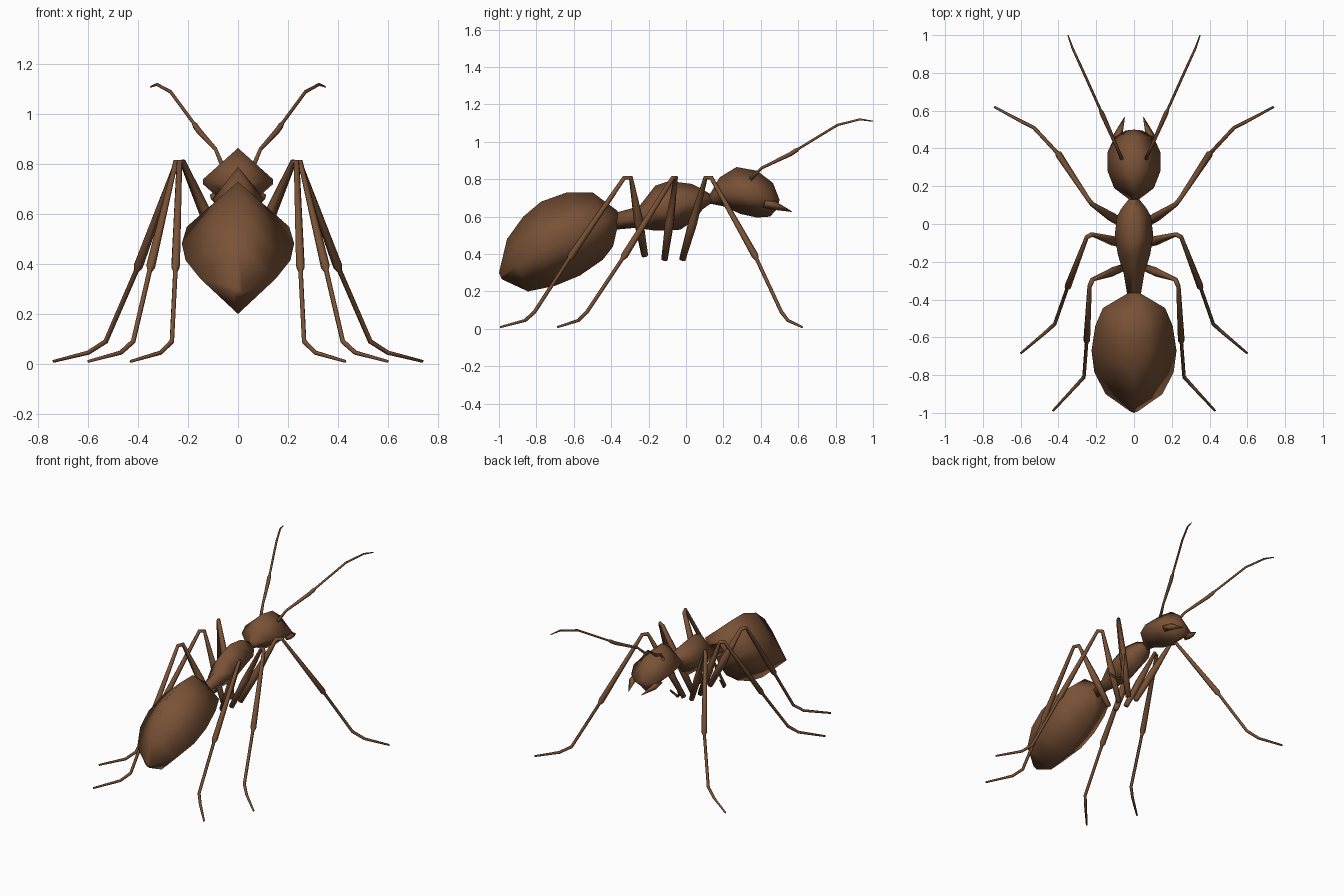
import bpy, bmesh, math
from mathutils import Vector

if "Cube" in bpy.data.objects:
    bpy.data.objects.remove(bpy.data.objects["Cube"])

brown = bpy.data.materials.new("chestnut brown")
brown.diffuse_color = (0.19, 0.083, 0.037, 1)
brown.use_nodes = True
brown.node_tree.nodes["Principled BSDF"].inputs["Base Color"].default_value = brown.diffuse_color


def loft(name, rings, mirror=False):
    """Skin a list of equal-sized point rings and close both ends."""
    bm = bmesh.new()
    rows = [[bm.verts.new(p) for p in r] for r in rings]
    n = len(rows[0])
    for a, b in zip(rows, rows[1:]):
        for i in range(n):
            j = (i + 1) % n
            bm.faces.new((a[i], a[j], b[j], b[i]))
    bm.faces.new(rows[0][::-1])
    bm.faces.new(rows[-1])
    bmesh.ops.recalc_face_normals(bm, faces=bm.faces)
    for f in bm.faces:
        f.smooth = True
    me = bpy.data.meshes.new(name)
    bm.to_mesh(me)
    bm.free()
    me.materials.append(brown)
    ob = bpy.data.objects.new(name, me)
    bpy.context.collection.objects.link(ob)
    if mirror:
        mod = ob.modifiers.new("mirror", "MIRROR")
        mod.use_mirror_merge = False
    return ob


def body(name, sections):
    """Diamond sections: top y, top z, bottom y, bottom z, half width."""
    rings = []
    for ty, tz, by, bz, w in sections:
        my, mz = (ty + by) / 2, (tz + bz) / 2
        rings.append([(0, ty, tz), (w, my, mz), (0, by, bz), (-w, my, mz)])
    return loft(name, rings)


def limb(name, path, sides=6):
    """Tapered tube through (point, radius) pairs, mirrored across x."""
    pts = [Vector(p) for p, r in path]
    rings = []
    for i, (p, (_, r)) in enumerate(zip(pts, path)):
        t = Vector()
        if i:
            t += (p - pts[i - 1]).normalized()
        if i < len(pts) - 1:
            t += (pts[i + 1] - p).normalized()
        t.normalize()
        # the side axis stays horizontal so that the rings do not twist
        out = Vector((pts[-1].x - pts[0].x, pts[-1].y - pts[0].y, 0))
        u = Vector((-out.y, out.x, 0))
        u = (u - t * u.dot(t)).normalized()
        v = t.cross(u)
        rings.append([p + r * (u * math.cos(a) + v * math.sin(a))
                      for a in (2 * math.pi * k / sides for k in range(sides))])
    return loft(name, rings, mirror=True)


# body parts
body("abdomen", [
    (-.365, .63, -.365, .55, .03), (-.50, .73, -.39, .44, .165),
    (-.635, .73, -.444, .37, .205), (-.775, .68, -.567, .285, .225),
    (-.87, .60, -.70, .23, .21), (-.957, .48, -.845, .20, .15),
    (-1, .30, -.985, .265, .02)])
body("thorax", [
    (-.38, .62, -.38, .53, .035), (-.25, .655, -.27, .54, .055),
    (-.165, .765, -.165, .525, .085), (-.09, .79, -.03, .53, .102),
    (.03, .775, .05, .585, .09), (.08, .75, .09, .64, .065),
    (.14, .715, .14, .675, .02)])
body("head", [
    (.125, .715, .125, .67, .02), (.18, .81, .20, .655, .105),
    (.27, .865, .29, .615, .14), (.38, .845, .38, .595, .14),
    (.465, .78, .45, .60, .105), (.50, .69, .49, .645, .045)])

# mandibles
limb("mandible", [((.085, .42, .675), .028), ((.085, .47, .66), .024),
                  ((.05, .565, .627), .002)], 4)

# antennae
limb("antenna", [
    ((.065, .345, .80), .010), ((.09, .405, .86), .008),
    ((.158, .56, .935), .012), ((.172, .59, .955), .012),
    ((.178, .605, .965), .007), ((.27, .81, 1.09), .007),
    ((.325, .93, 1.12), .006), ((.35, 1.0, 1.11), .003)])


def leg(name, hip, knee_in, knee_out, shin, ankle, heel, foot):
    step = Vector(shin).lerp(Vector(ankle), 0.06)
    mid = Vector(hip).lerp(Vector(knee_in), 0.45)
    limb(name, [(hip, .018), (mid, .025), (knee_in, .013), (knee_out, .012),
                (shin, .019), (step, .010), (ankle, .010),
                (heel, .009), (foot, .006)])


# three pairs of legs
leg("front_leg", (.03, -.02, .37), (.222, .105, .808), (.245, .135, .808),
    (.40, .37, .39), (.53, .51, .09), (.60, .545, .045), (.74, .62, .01))
leg("middle_leg", (.03, -.115, .37), (.222, -.055, .808), (.25, -.07, .808),
    (.35, -.33, .39), (.42, -.53, .09), (.47, -.575, .045), (.60, -.685, .01))
leg("rear_leg", (.03, -.22, .39), (.22, -.295, .808), (.235, -.33, .808),
    (.25, -.615, .39), (.265, -.81, .09), (.31, -.86, .045), (.43, -.99, .01))
